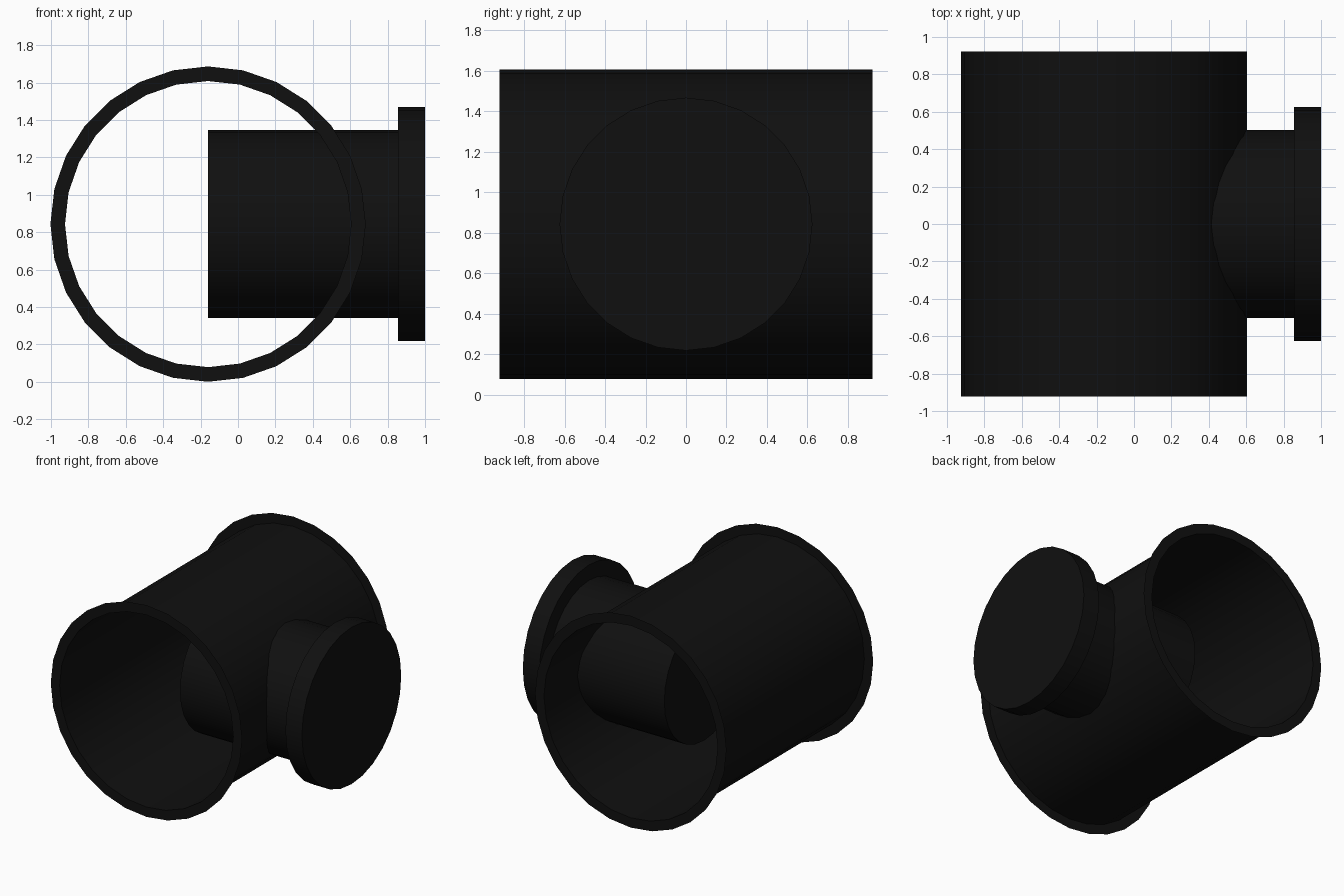
import bpy
import bmesh
from math import sin, cos, tau, pi
from mathutils import Matrix, Vector

old = bpy.data.objects.get("Cube")
if old:
    bpy.data.objects.remove(old, do_unlink=True)

SIDES = 28
AXIS_X, AXIS_Z = -0.16, 0.843    # where the two pipe axes cross

# Single dark finish
black = bpy.data.materials.new("matte black")
black.use_nodes = True
colour = (0.005, 0.005, 0.005, 1)
black.diffuse_color = colour
bsdf = black.node_tree.nodes["Principled BSDF"]
bsdf.inputs["Base Color"].default_value = colour
bsdf.inputs["Roughness"].default_value = 0.8


def lathe(name, profile, turn):
    """Spin (distance along +x, radius) points about x, then turn about z."""
    bm = bmesh.new()
    rings = []
    for along, radius in profile:
        rings.append([bm.verts.new((along, radius * cos(tau * i / SIDES),
                                    radius * sin(tau * i / SIDES)))
                      for i in range(SIDES)])
    for a, b in zip(rings, rings[1:]):
        for i in range(SIDES):
            j = (i + 1) % SIDES
            bm.faces.new((a[i], a[j], b[j], b[i]))
    bmesh.ops.remove_doubles(bm, verts=bm.verts, dist=0.0001)
    bmesh.ops.dissolve_degenerate(bm, edges=bm.edges, dist=0.0001)
    # Make the walls face outwards
    bm.normal_update()
    wall = max(bm.faces, key=lambda f: f.calc_area())
    centre = wall.calc_center_median()
    if wall.normal.dot(Vector((0, centre.y, centre.z))) < 0:
        bmesh.ops.reverse_faces(bm, faces=bm.faces)
    bm.transform(Matrix.Rotation(turn, 4, "Z"))
    mesh = bpy.data.meshes.new(name)
    bm.to_mesh(mesh)
    bm.free()
    mesh.materials.append(black)
    obj = bpy.data.objects.new(name, mesh)
    obj.location = (AXIS_X, 0, AXIS_Z)
    bpy.context.collection.objects.link(obj)
    bpy.ops.object.select_all(action="DESELECT")
    obj.select_set(True)
    bpy.context.view_layer.objects.active = obj
    bpy.ops.object.shade_smooth_by_angle(angle=pi / 6)
    return obj


# Open main pipe with a thin flat lip at each end
HALF, PIPE_R, LIP_R = 0.923, 0.765, 0.843
lathe("main_pipe", [(-HALF, LIP_R), (-HALF, PIPE_R),
                    (HALF, PIPE_R), (HALF, LIP_R)], pi / 2)

# Closed side branch with a thick end flange, reaching into the main pipe
BRANCH_R, FLANGE_R = 0.502, 0.625
lathe("side_branch", [(0, 0), (0, BRANCH_R), (1.015, BRANCH_R),
                      (1.015, FLANGE_R), (1.16, FLANGE_R), (1.16, 0)], 0)
